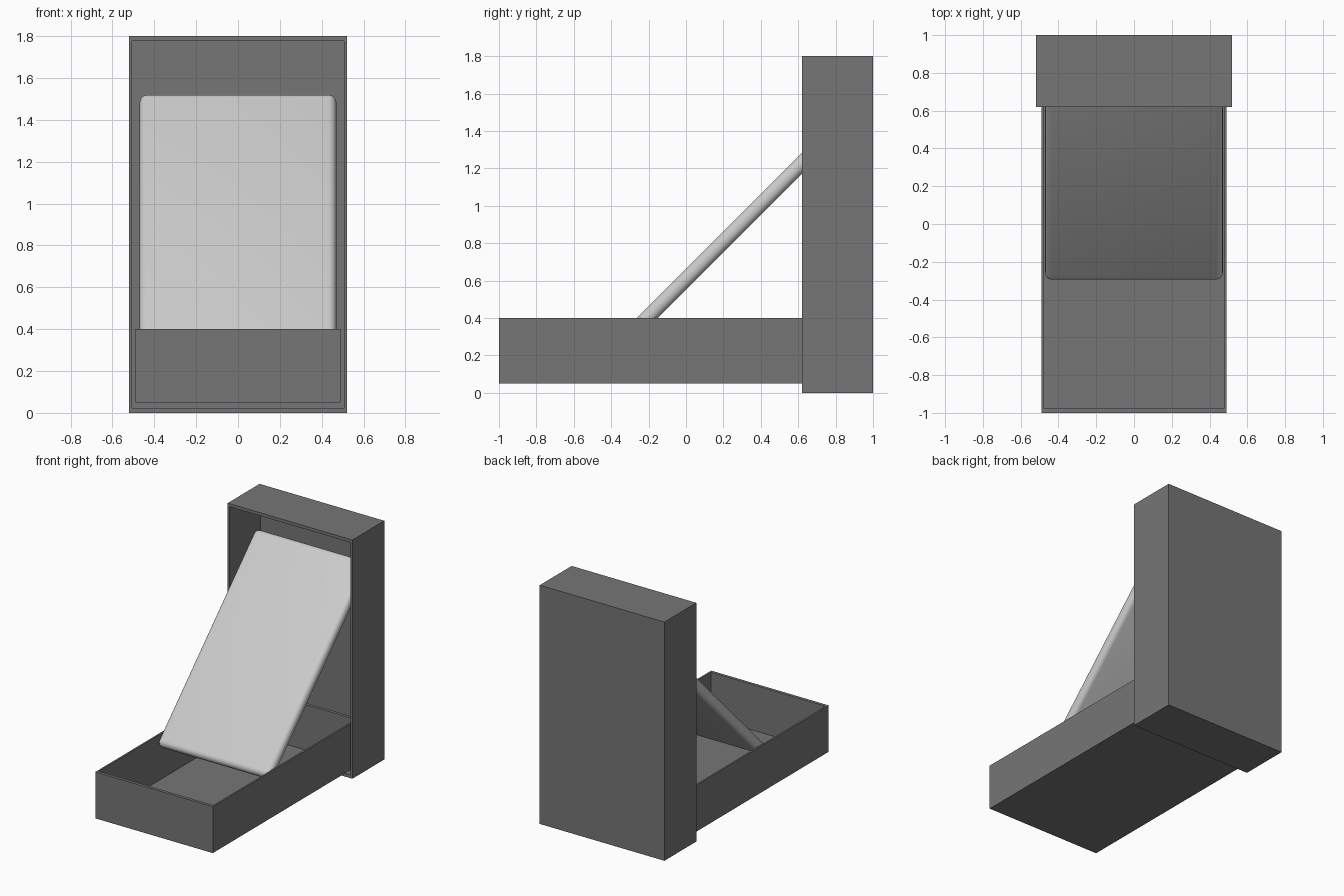
import bpy, bmesh, math
from mathutils import Vector, Matrix

if "Cube" in bpy.data.objects:
    bpy.data.objects.remove(bpy.data.objects["Cube"])

dark = bpy.data.materials.new("dark_grey")
dark.diffuse_color = (0.18, 0.18, 0.18, 1)
dark.use_nodes = True
dark.node_tree.nodes["Principled BSDF"].inputs["Base Color"].default_value = dark.diffuse_color


def open_box(name, lo, hi, open_dir, wall=0.0185):
    """Thin-walled box open on one side; walls are proportional to its size."""
    lo, hi, d = Vector(lo), Vector(hi), Vector(open_dir)
    bm = bmesh.new()
    bmesh.ops.create_cube(bm, size=1)
    bm.normal_update()
    face = max(bm.faces, key=lambda f: f.normal.dot(d))
    bmesh.ops.inset_individual(bm, faces=[face], thickness=wall)
    # push the inset opening down to the floor of the box
    res = bmesh.ops.extrude_discrete_faces(bm, faces=[face])
    bmesh.ops.translate(bm, verts=res["faces"][0].verts[:], vec=-d * (1 - wall))
    bmesh.ops.scale(bm, vec=hi - lo, verts=bm.verts[:])
    bmesh.ops.translate(bm, vec=(lo + hi) / 2, verts=bm.verts[:])
    bmesh.ops.recalc_face_normals(bm, faces=bm.faces[:])
    me = bpy.data.meshes.new(name)
    bm.to_mesh(me)
    bm.free()
    me.materials.append(dark)
    ob = bpy.data.objects.new(name, me)
    bpy.context.collection.objects.link(ob)
    return ob


# Upright case, open to the front
open_box("upright_case", (-0.52, 0.62, 0), (0.52, 1.0, 1.8), (0, -1, 0))

# Low tray, open on top, its rear end tucked inside the case
open_box("base_tray", (-0.49, -1.0, 0.05), (0.49, 0.74, 0.40), (0, 0, 1))

# Rounded panel leaning at 45 degrees from tray into case
bpy.ops.mesh.primitive_cube_add(size=1)
panel = bpy.context.object
panel.name = "leaning_panel"
panel.data.transform(Matrix.Diagonal((0.94, 1.67, 0.081, 1)))
panel.location = (0, 0.309, 0.916)
panel.rotation_euler = (math.radians(45), 0, 0)
bevel = panel.modifiers.new("rounded_edges", 'BEVEL')
bevel.width = 0.038
bevel.segments = 6
bpy.ops.object.modifier_apply(modifier=bevel.name)
bpy.ops.object.shade_smooth_by_angle(angle=math.radians(35))
